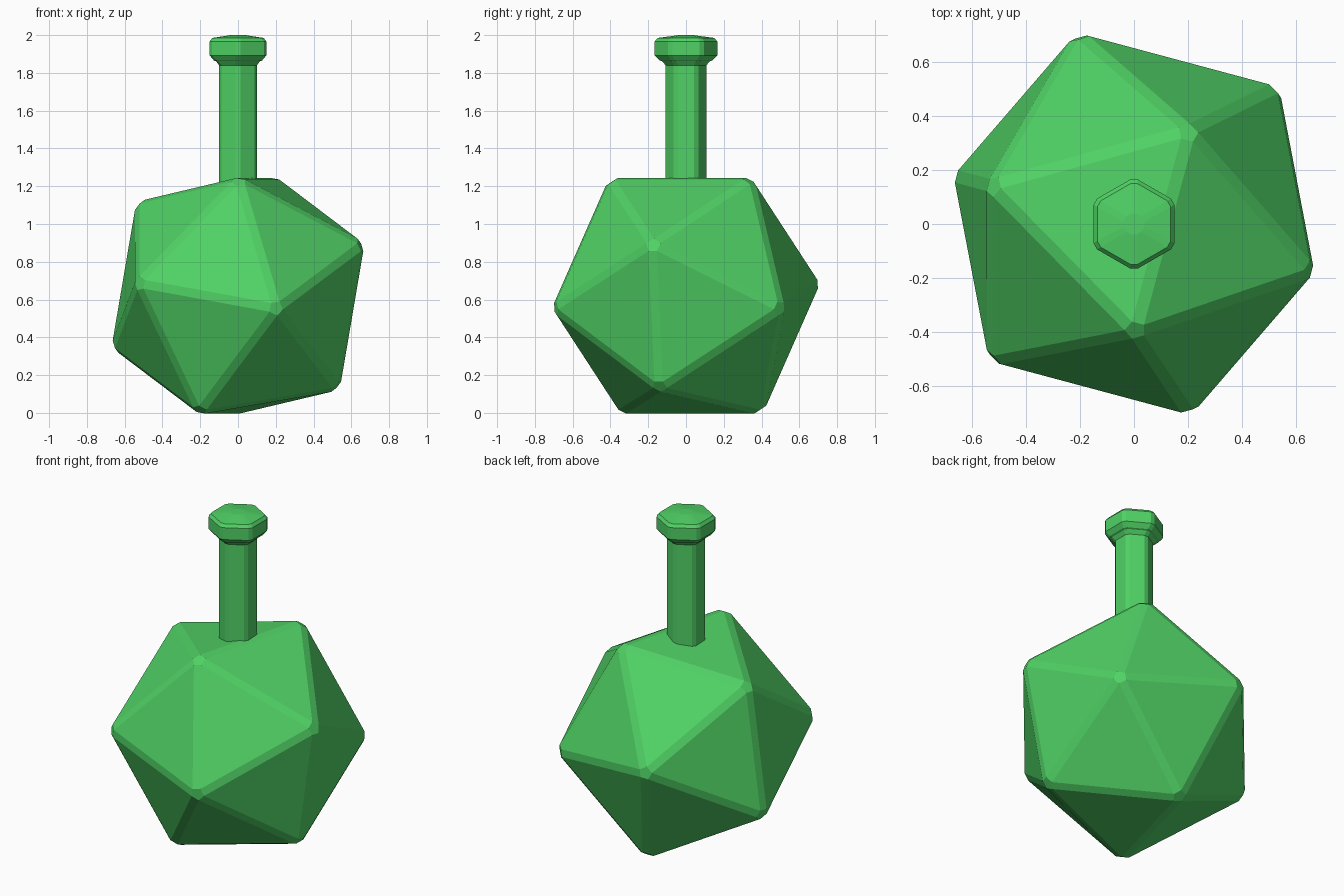
import bpy, bmesh, math
from mathutils import Matrix, Vector

if "Cube" in bpy.data.objects:
    bpy.data.objects.remove(bpy.data.objects["Cube"])

mat = bpy.data.materials.new("green")
mat.diffuse_color = (0.08, 0.64, 0.13, 1)
mat.use_nodes = True
mat.node_tree.nodes["Principled BSDF"].inputs["Base Color"].default_value = mat.diffuse_color


def finish(name, bm):
    bmesh.ops.recalc_face_normals(bm, faces=bm.faces[:])
    mesh = bpy.data.meshes.new(name)
    bm.to_mesh(mesh)
    bm.free()
    mesh.materials.append(mat)
    obj = bpy.data.objects.new(name, mesh)
    bpy.context.collection.objects.link(obj)
    return obj


def hex_lathe(name, profile, chamfer):
    """Stack hexagons (corner radius, z) with slightly cut corners."""
    bm = bmesh.new()
    rings = []
    for r, z in profile:
        c = min(chamfer, r * 0.3) / r
        corners = [Vector((r * math.cos(a), r * math.sin(a), z))
                   for a in (math.radians(90 + 60 * k) for k in range(6))]
        ring = []
        for k in range(6):
            p = corners[k]
            ring.append(bm.verts.new(p.lerp(corners[k - 1], c)))
            ring.append(bm.verts.new(p.lerp(corners[(k + 1) % 6], c)))
        rings.append(ring)
    for low, high in zip(rings, rings[1:]):
        for i in range(12):
            j = (i + 1) % 12
            bm.faces.new((low[i], low[j], high[j], high[i]))
    bm.faces.new(rings[0])
    bm.faces.new(rings[-1])
    return finish(name, bm)


# Flask body: icosahedron from three golden rectangles, tilted, bevelled
phi = (1 + math.sqrt(5)) / 2
scale = 0.75 / math.sqrt(1 + phi * phi)
bm = bmesh.new()
for s in (-1, 1):
    for t in (-phi, phi):
        for co in ((0, s, t), (s, t, 0), (t, 0, s)):
            bm.verts.new(Vector(co) * scale)
bmesh.ops.convex_hull(bm, input=bm.verts[:])
turn = Matrix.Rotation(math.radians(-15), 4, 'Z') @ Matrix.Rotation(math.radians(10), 4, 'Y')
bm.transform(Matrix.Translation((0, 0, 0.62)) @ turn)
body = finish("flask_body", bm)
bevel = body.modifiers.new("bevel", 'BEVEL')
bevel.width = 0.025
bevel.segments = 1

# Neck
hex_lathe("neck", [(0.115, 1.1), (0.115, 1.87)], 0.015)

# Rim cap with flared underside and shallow domed top
hex_lathe("cap", [(0.115, 1.84), (0.135, 1.862), (0.148, 1.866), (0.173, 1.893),
                  (0.173, 1.967), (0.157, 1.985), (0.045, 2.0)], 0.015)
